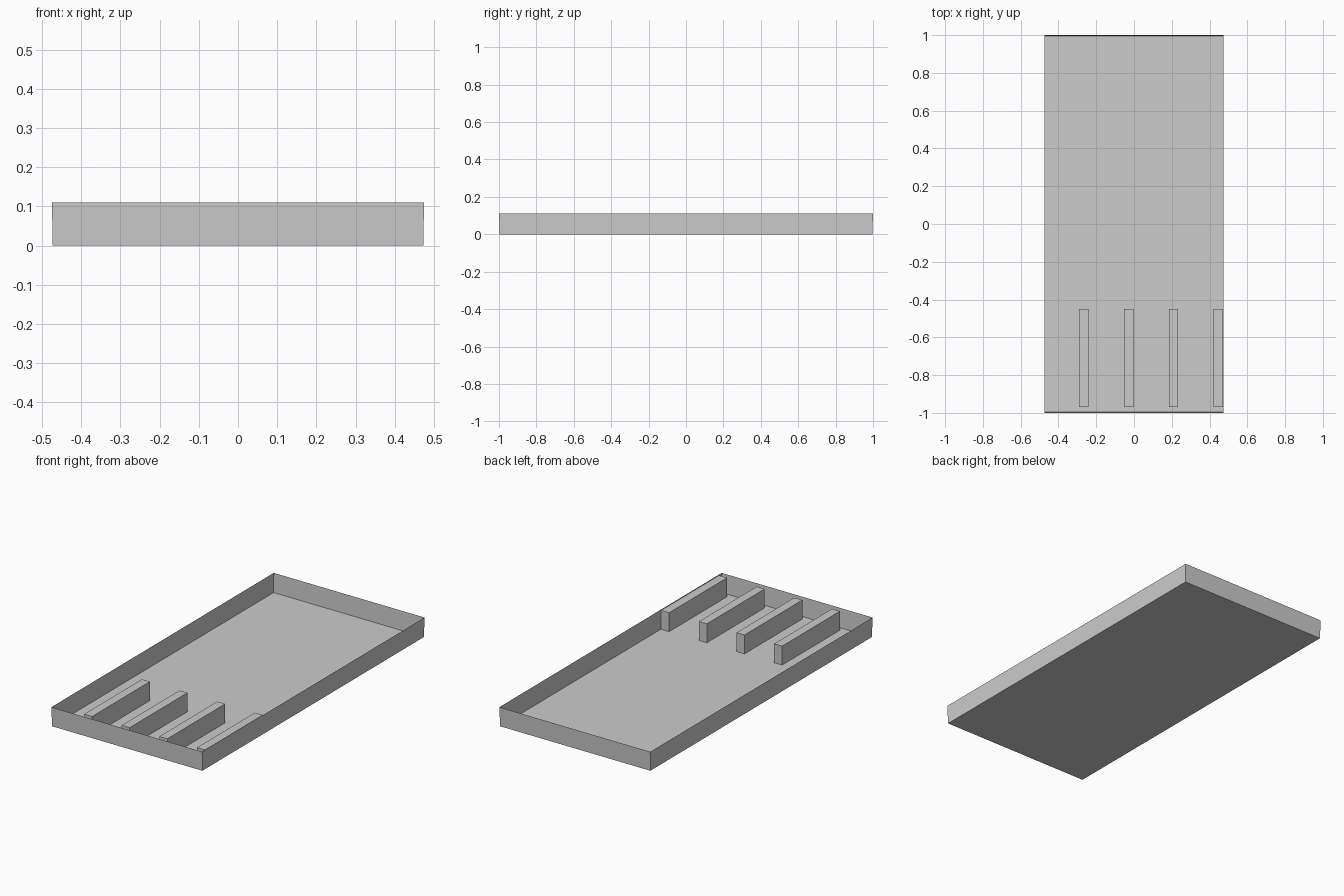
import bpy, bmesh
from mathutils import Vector

if "Cube" in bpy.data.objects:
    bpy.data.objects.remove(bpy.data.objects["Cube"])

W, L, H = 0.475, 1.0, 0.11


def make_object(name, bm):
    mesh = bpy.data.meshes.new(name)
    bm.to_mesh(mesh)
    bm.free()
    obj = bpy.data.objects.new(name, mesh)
    bpy.context.collection.objects.link(obj)
    return obj


def block(name, lo, hi):
    lo, hi = Vector(lo), Vector(hi)
    bm = bmesh.new()
    bmesh.ops.create_cube(bm, size=1)
    bmesh.ops.scale(bm, vec=hi - lo, verts=bm.verts)
    bmesh.ops.translate(bm, vec=(lo + hi) / 2, verts=bm.verts)
    return make_object(name, bm)


# Open tray: a sheet-thin box without its lid, very slightly flared
bm = bmesh.new()
bmesh.ops.create_cube(bm, size=2)
bm.normal_update()
lid = [f for f in bm.faces if f.normal.z > 0.9]
bmesh.ops.delete(bm, geom=lid, context='FACES_ONLY')
for v in bm.verts:
    top = v.co.z > 0
    v.co.x *= W if top else W - 0.002
    v.co.y *= L if top else L - 0.004
    v.co.z = H if top else 0
make_object("tray", bm)

# Row of divider bars at the front end
for i in range(4):
    x = -0.265 + i * 0.237
    block(f"divider_bar_{i + 1}", (x - 0.025, -0.97, 0), (x + 0.025, -0.45, 0.108))
